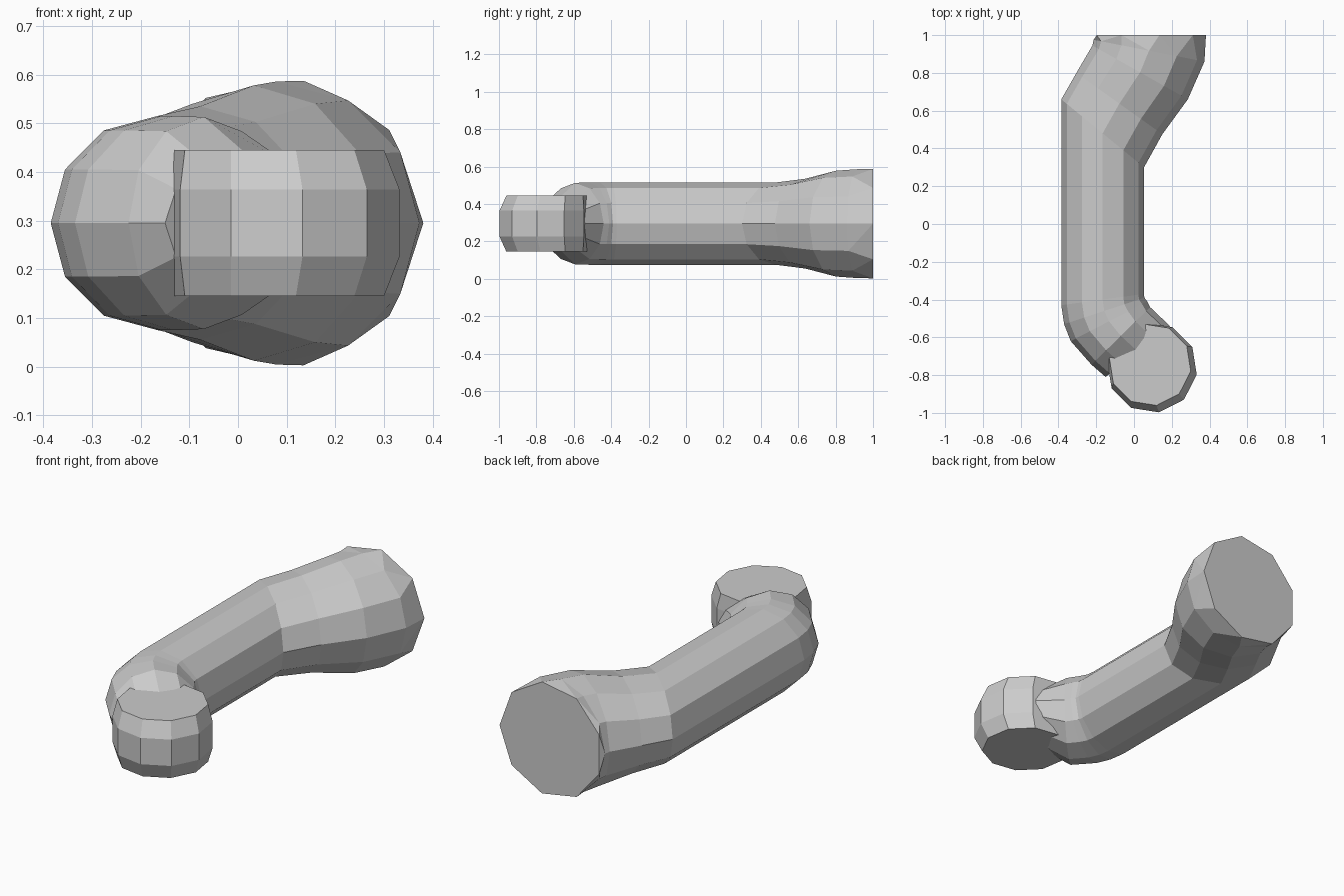
import bpy, bmesh
from math import cos, sin, radians, pi

if "Cube" in bpy.data.objects:
    bpy.data.objects.remove(bpy.data.objects["Cube"])

ZC = 0.295


def ellipse_ring(bm, left, right, rz, n=12):
    """Upright ring spanning two plan points, with vertical radius rz."""
    cx, cy = (left[0] + right[0]) / 2, (left[1] + right[1]) / 2
    dx, dy = (right[0] - left[0]) / 2, (right[1] - left[1]) / 2
    return [bm.verts.new((cx + dx * cos(a), cy + dy * cos(a), ZC + rz * sin(a)))
            for a in (2 * pi * i / n for i in range(n))]


def join(bm, a, b):
    n = len(a)
    for i in range(n):
        j = (i + 1) % n
        bm.faces.new((a[i], a[j], b[j], b[i]))


def finish(bm, name):
    bmesh.ops.recalc_face_normals(bm, faces=bm.faces)
    mesh = bpy.data.meshes.new(name)
    bm.to_mesh(mesh)
    bm.free()
    obj = bpy.data.objects.new(name, mesh)
    bpy.context.collection.objects.link(obj)
    return obj


# Bent pipe: (left plan point, right plan point, vertical radius)
sections = [
    ((-0.15, -0.81), (0.19, -0.54), 0.14),
    ((-0.225, -0.745), (0.085, -0.44), 0.218),
    ((-0.335, -0.62), (0.07, -0.41), 0.22),
    ((-0.37, -0.53), (0.055, -0.39), 0.22),
    ((-0.385, -0.43), (0.053, -0.37), 0.22),
    ((-0.385, 0.66), (0.053, 0.30), 0.22),
    ((-0.305, 0.80), (0.15, 0.475), 0.24),
    ((-0.22, 0.945), (0.285, 0.66), 0.283),
    ((-0.214, 0.975), (0.373, 0.86), 0.291),
]
bm = bmesh.new()
rings = [ellipse_ring(bm, *s) for s in sections]
for a, b in zip(rings, rings[1:]):
    join(bm, a, b)
bm.faces.new(rings[0])

# Flared nine-sided flat end
end = [bm.verts.new((0.083 + 0.298 * cos(radians(40 * i)), 1.0,
                     ZC + 0.297 * sin(radians(40 * i)))) for i in range(9)]
for i in range(9):
    bm.edges.new((end[i], end[(i + 1) % 9]))
last = rings[-1]
edges = [e for e in bm.edges
         if (e.verts[0] in last and e.verts[1] in last)
         or (e.verts[0] in end and e.verts[1] in end)]
bmesh.ops.bridge_loops(bm, edges=edges)
bm.faces.new(end)
finish(bm, "bent_pipe")

# Rounded knob with flat top and bottom: (x, y, z, radius)
bm = bmesh.new()
levels = [(0.085, -0.745, 0.145, 0.218), (0.095, -0.76, 0.226, 0.24),
          (0.095, -0.76, 0.364, 0.24), (0.085, -0.745, 0.445, 0.218)]
rings = [[bm.verts.new((x + r * cos(radians(36 * i - 9)),
                        y + r * sin(radians(36 * i - 9)), z))
          for i in range(10)] for x, y, z, r in levels]
for a, b in zip(rings, rings[1:]):
    join(bm, a, b)
bm.faces.new(rings[0])
bm.faces.new(rings[-1])
finish(bm, "end_knob")
